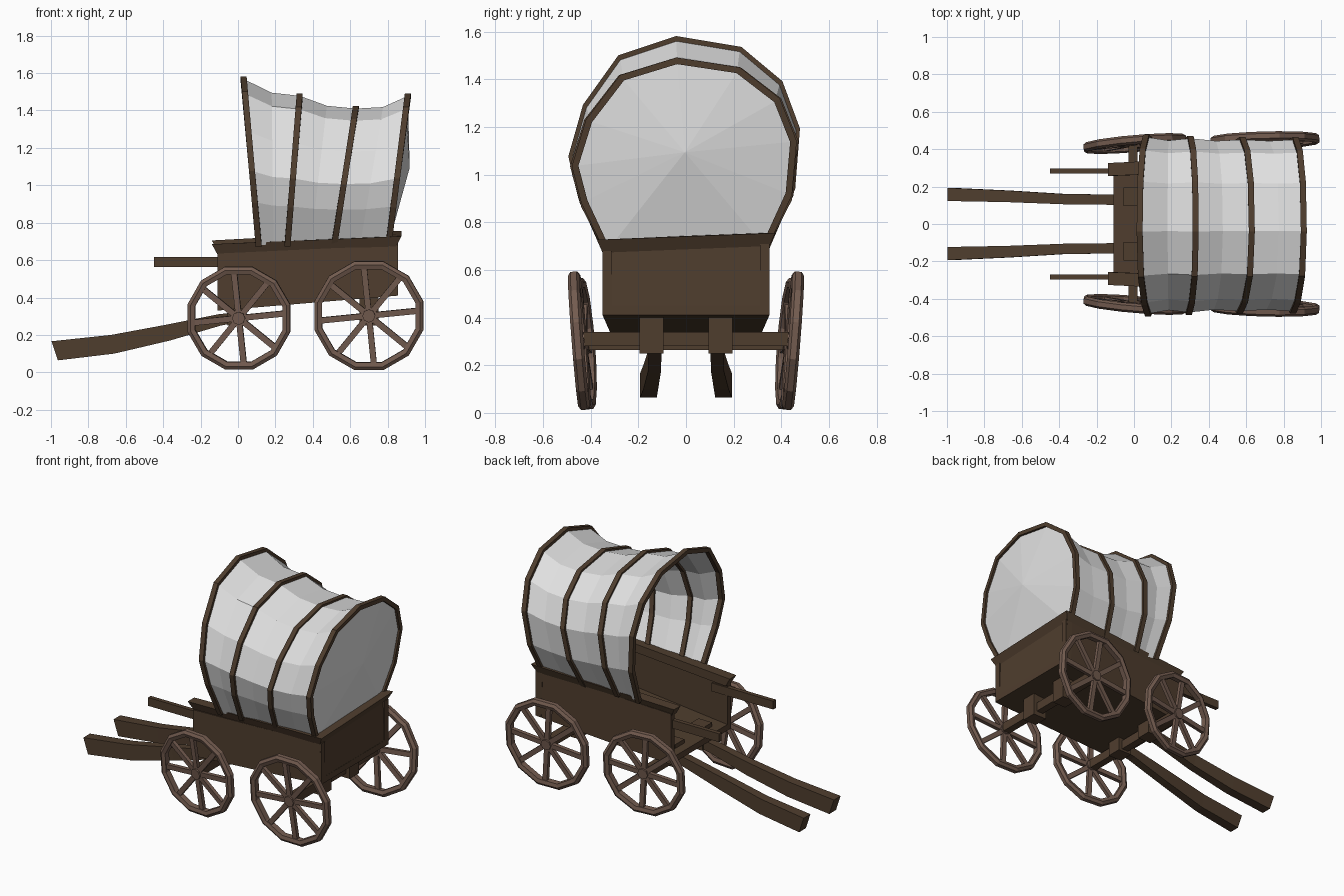
import bpy, bmesh, math
from mathutils import Matrix, Vector

if "Cube" in bpy.data.objects:
    bpy.data.objects.remove(bpy.data.objects["Cube"])


def material(name, rgb):
    m = bpy.data.materials.new(name)
    m.diffuse_color = (*rgb, 1)
    m.use_nodes = True
    m.node_tree.nodes["Principled BSDF"].inputs["Base Color"].default_value = m.diffuse_color
    return m


WOOD = material("dark wood", (0.078, 0.047, 0.027))
WHEEL = material("wheel wood", (0.17, 0.105, 0.078))
CLOTH = material("canvas", (0.75, 0.75, 0.75))


def finish(name, bm, mat):
    bmesh.ops.recalc_face_normals(bm, faces=bm.faces)
    me = bpy.data.meshes.new(name)
    bm.to_mesh(me)
    bm.free()
    me.materials.append(mat)
    ob = bpy.data.objects.new(name, me)
    bpy.context.collection.objects.link(ob)
    return ob


def add_sweep(bm, sections, closed=False):
    """Skin a run of equal cross-sections, capping the ends unless closed."""
    rows = [[bm.verts.new(p) for p in s] for s in sections]
    n, k = len(rows), len(rows[0])
    for i in range(n if closed else n - 1):
        a, b = rows[i], rows[(i + 1) % n]
        for j in range(k):
            bm.faces.new((a[j], a[(j + 1) % k], b[(j + 1) % k], b[j]))
    if not closed:
        bm.faces.new(rows[0])
        bm.faces.new(rows[-1])


def sweep(name, sections, mat, closed=False):
    bm = bmesh.new()
    add_sweep(bm, sections, closed)
    return finish(name, bm, mat)


def rect(x, y, z, wy, hz):
    return [(x, y + a * wy / 2, z + b * hz / 2)
            for a, b in ((-1, -1), (1, -1), (1, 1), (-1, 1))]


def box(name, x0, x1, y, z, wy, hz, mat=WOOD):
    return sweep(name, [rect(x0, y, z, wy, hz), rect(x1, y, z, wy, hz)], mat)


# ---- wagon bed: floor, two sides and tailboard, open at the front ----
XF, XR, T = -0.11, 0.855, 0.04
sweep("bed_floor", [
    [(XF, -.315, .33), (XF, .315, .33), (XF, .315, .37), (XF, -.315, .37)],
    [(XR, -.35, .41), (XR, .35, .41), (XR, .35, .45), (XR, -.35, .45)]], WOOD)
for s, side in ((-1, "right"), (1, "left")):
    roll = 0.015 * s
    sweep("bed_side_" + side, [
        [(x, s * w, zb), (x, s * (w - T), zb), (x, s * (w - T), zt), (x, s * w, zt)]
        for x, w, zb, zt in ((XF, .315, .332, .65 + roll), (XR, .35, .412, .695 + roll))], WOOD)
sweep("tailboard", [
    [(XR, y, .412), (XR - T, y, .412), (XR - T - .01, y, zt), (XR - .01, y, zt)]
    for y, zt in ((-.35, .68), (.35, .71))], WOOD)


# ---- flared top rail around both sides and the back ----
def rail_section(x, y, z, dx, dy, s):
    inner = (x - dx * 1.6, y - dy * 1.6)
    out = (x + dx * .7, y + dy * .7)
    front = -.03 if x < 0 else 0
    return [(x, y, z), (out[0] + front, out[1], z + .055),
            (inner[0] + front, inner[1], z + .055), (*inner, z)]


sweep("top_rail", [
    rail_section(XF, -.305, .63, 0, -.03, -1),
    rail_section(XR - .01, -.35, .672, .04, -.035, -1),
    rail_section(XR - .01, .35, .70, .04, .035, 1),
    rail_section(XF, .305, .65, 0, .03, 1)], WOOD)

# ---- canvas cover: each ring is (x at base, x at top, top z, width scale) ----
ARCH = [(-.34, -.01), (-.44, .25), (-.48, .44), (-.42, .68), (-.277, .91), (-.04, 1),
        (.226, .95), (.394, .79), (.465, .57), (.445, .29), (.34, .01)]
RINGS = [(.11, .03, 1.568, 1), (.19, .18, 1.495, .96), (.265, .33, 1.478, .985),
         (.39, .475, 1.425, .955), (.515, .63, 1.41, .97), (.655, .775, 1.418, .955),
         (.805, .908, 1.478, .97)]


def arch(ring):
    xb, xt, top, w = ring
    return [Vector((xb + (xt - xb) * t, y * w, .69 + (top - .69) * t)) for y, t in ARCH]


bm = bmesh.new()
rows = [[bm.verts.new(p) for p in arch(r)] for r in RINGS]
for a, b in zip(rows, rows[1:]):
    for j in range(len(ARCH) - 1):
        bm.faces.new((a[j], a[j + 1], b[j + 1], b[j]))
finish("canvas_cover", bm, CLOTH)

# bulging canvas end at the back
bm = bmesh.new()
ring = [bm.verts.new(p) for p in arch(RINGS[-1])]
apex = bm.verts.new((.918, -.005, 1.094))
for j in range(len(ring)):
    bm.faces.new((ring[j], ring[(j + 1) % len(ring)], apex))
finish("canvas_end", bm, CLOTH)

# wooden hoops on every second ring
for i, r in enumerate(RINGS[::2]):
    sections = []
    for p in arch(r):
        d = Vector((0, p.y, p.z - 1.06)).normalized() * .014
        e = Vector((.016, 0, 0))
        sections.append([p - e - d, p + e - d, p + e + d, p - e + d])
    sweep(f"hoop_{i + 1}", sections, WOOD)


# ---- wheels ----
def wheel(name, x, y, z, r, camber, yaw, s):
    bm = bmesh.new()
    n = 12
    prof = [(r, -.013), (r, .013), (r - .018, .025), (r - .042, .018),
            (r - .042, -.018), (r - .018, -.025)]
    add_sweep(bm, [[(q * math.cos(a), h, q * math.sin(a)) for q, h in prof]
                   for a in (2 * math.pi * (i + .5) / n for i in range(n))], True)
    for i in range(8):
        a = 2 * math.pi * i / 8 + .1
        u, v = Vector((math.cos(a), 0, math.sin(a))), Vector((-math.sin(a), 0, math.cos(a)))
        add_sweep(bm, [[u * q + v * (.016 * c) + Vector((0, .012 * d, 0))
                        for c, d in ((-1, -1), (1, -1), (1, 1), (-1, 1))]
                       for q in (.015, r - .03)])
    add_sweep(bm, [[(.035 * math.cos(k * math.pi / 4), h, .035 * math.sin(k * math.pi / 4))
                    for k in range(8)] for h in (-.022, .022)])
    ob = finish(name, bm, WHEEL)
    ob.matrix_world = (Matrix.Translation((x, s * y, z))
                       @ Matrix.Rotation(math.radians(s * yaw), 4, 'Z')
                       @ Matrix.Rotation(math.radians(-s * camber), 4, 'X'))


for s, side in ((-1, "right"), (1, "left")):
    wheel("front_wheel_" + side, .005, .43, .29, .285, 4.5, 5, s)
    wheel("rear_wheel_" + side, .70, .448, .303, .301, 4.5, 1.5, s)

# ---- axles and the blocks that carry the bed ----
for name, x, z in (("front", -.005, .295), ("rear", .70, .31)):
    box(name + "_axle", x - .025, x + .025, 0, z, .86, .06)
    for s, side in ((-1, "right"), (1, "left")):
        box(f"{name}_axle_block_{side}", x - .05, x + .05, s * .145, .325, .1, .15)

# ---- curved draught shafts and the straight driver rails ----
SHAFT = [(-.98, .115, .158, .07, .102), (-.67, .15, .148, .062, .10),
         (-.37, .213, .133, .055, .085), (-.10, .28, .13, .055, .06), (.03, .30, .13, .055, .05)]
for s, side in ((-1, "right"), (1, "left")):
    sections = []
    for x, z, y, w, h in SHAFT:
        lean = .017 if x < -.9 else .008
        sec = rect(x, s * y, z, w, h)
        sections.append([(px - lean * (1 if pz > z else -1), py, pz) for px, py, pz in sec])
    sweep("shaft_" + side, sections, WOOD)
    box("driver_rail_" + side, -.45, .0, s * .283, .59, .028, .055)
